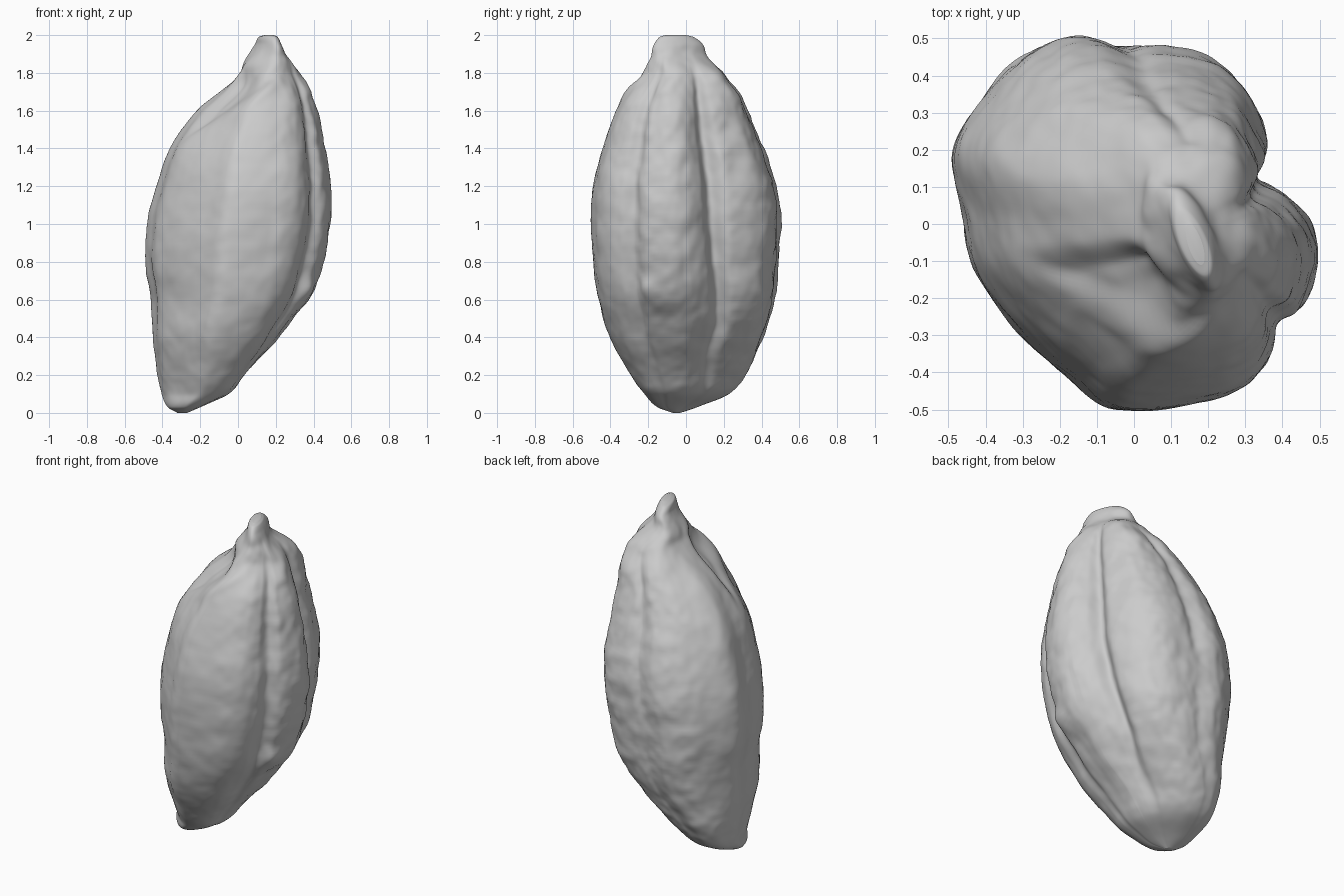
import bpy
import math
from mathutils import Vector, noise

cube = bpy.data.objects.get("Cube")
if cube:
    bpy.data.objects.remove(cube, do_unlink=True)

# Envelope of the pod by height: z, min x, max x, min y, max y
ENVELOPE = [
    (0, -.32, -.27, -.07, -.03), (.03, -.37, -.2, -.15, .06),
    (.1, -.4, -.05, -.22, .23), (.2, -.42, .04, -.29, .32),
    (.4, -.45, .23, -.4, .41), (.6, -.46, .37, -.46, .47),
    (.8, -.49, .45, -.49, .49), (1, -.48, .49, -.5, .5),
    (1.2, -.43, .49, -.49, .48), (1.4, -.36, .46, -.44, .41),
    (1.6, -.22, .42, -.37, .33), (1.7, -.1, .38, -.31, .28),
    (1.8, 0, .32, -.23, .2), (1.88, .04, .26, -.19, .12),
    (1.95, .09, .23, -.17, .09), (1.99, .11, .21, -.14, .04),
    (2, .14, .19, -.11, 0)]

# Lobed cross-section at the widest height, counter-clockwise
SECTION = [
    (.49, -.1), (.47, 0), (.4, .08), (.32, .13), (.35, .23), (.28, .38),
    (.17, .46), (.03, .485), (-.05, .485), (-.17, .5), (-.3, .45), (-.4, .35),
    (-.49, .2), (-.46, .03), (-.43, -.12), (-.32, -.28), (-.18, -.41),
    (-.05, -.5), (.18, -.48), (.3, -.43), (.36, -.35), (.38, -.27), (.45, -.22)]

RINGS, STEPS = 150, 9


def smooth(low, high, value):
    t = min(1, max(0, (value - low) / (high - low)))
    return t * t * (3 - 2 * t)


def bump(value, centre, width):
    return math.exp(-((value - centre) / width) ** 2)


def envelope_at(z):
    """Smooth interpolation of the envelope table at one height."""
    rows = ENVELOPE
    last = len(rows) - 1
    i = max(k for k in range(last) if rows[k][0] <= z)
    a, b = rows[i], rows[i + 1]
    before, after = rows[max(i - 1, 0)], rows[min(i + 2, last)]
    span = b[0] - a[0]
    t = (z - a[0]) / span
    result = []
    for c in range(1, len(a)):
        m0 = (b[c] - before[c]) / (b[0] - before[0]) * span
        m1 = (after[c] - a[c]) / (after[0] - a[0]) * span
        s = t * t * (3 - 2 * t)
        result.append(a[c] * (1 - s) + b[c] * s
                      + m0 * t * (1 - t) ** 2 - m1 * t * t * (1 - t))
    return result


def section_loop():
    """Closed spline through the section, scaled to a unit box."""
    pts = [Vector((x / .49, y / .5)) for x, y in SECTION]
    n = len(pts)
    loop = []
    for i in range(n):
        p, a, b, q = (pts[(i + k) % n] for k in (-1, 0, 1, 2))
        for j in range(STEPS):
            t = j / STEPS
            s = t * t * (3 - 2 * t)
            loop.append(a * (1 - s) + b * s + (b - p) / 2 * t * (1 - t) ** 2
                        - (q - a) / 2 * t * t * (1 - t))
    return loop


def surface_point(unit, z):
    x0, x1, y0, y1 = envelope_at(z)
    round_off = max(smooth(1.65, 1.95, z), .6 * (1 - smooth(.1, .6, z)))
    u = unit.lerp(unit.normalized(), round_off)
    angle = math.degrees(math.atan2(u.y, u.x)) % 360
    # Stalk and base are flattened along a diagonal
    slant = .8 * smooth(1.78, 1.94, z) + .3 * (1 - smooth(.05, .5, z))
    u.x = (u.x - slant * u.y) / math.hypot(1, slant)
    p = Vector(((x0 + x1) / 2 + u.x * (x1 - x0) / 2,
                (y0 + y1) / 2 + u.y * (y1 - y0) / 2, z))
    inward = -Vector((u.x, u.y, 0))
    # Main groove drifts sideways toward the base
    p.y += .05 * bump(angle, 17, 20) * (1 - smooth(.5, 1.1, z)) * smooth(.25, .5, z)
    # Sunken shoulder under the stalk, with a raised lip and folds
    fade = 1 - smooth(1.7, 1.86, z)
    p += inward * .05 * bump(angle, 220, 28) * smooth(1.3, 1.6, z) * fade
    lip = z - 1.62 - .65 * p.x
    front_left = smooth(185, 205, angle) * (1 - smooth(265, 300, angle))
    p += inward * front_left * fade * (.025 * smooth(0, .04, lip) - .008 * bump(lip, -.02, .03))
    p += inward * .025 * bump(angle, 200, 11) * smooth(1.5, 1.62, z) * fade
    # Gathered folds running up to the stalk
    p += inward * .008 * math.sin(math.radians(angle * 5)) * bump(z, 1.76, .1)
    # Short seam at the back
    seam = smooth(.8, 1.1, z) * (1 - smooth(1.6, 1.8, z))
    p += inward * .014 * seam * bump(angle, 93, 6)
    # Ribs end in knobs above a hollow flank
    p += inward * .03 * bump(angle, 12, 15) * bump(z, .42, .2)
    p += inward * .02 * bump(angle, 345, 15) * (1 - smooth(.5, .6, z)) * smooth(.1, .3, z)
    p -= inward * .02 * bump(z, .63, .07) * (bump(angle, 335, 14) + bump(angle, 45, 14))
    # Leathery skin
    ends = smooth(0, .1, z) * (1 - smooth(1.9, 2, z))
    rough = .5 + .5 * smooth(-.2, .3, p.x + p.y)
    p += inward * ends * rough * (.01 * noise.noise(p * 9) + .005 * noise.noise(p * 20))
    return p


# Pod body, lofted from ring to ring
loop = section_loop()
count = len(loop)
verts, faces = [], []
for r in range(RINGS + 1):
    z = 1 - math.cos(math.pi * r / RINGS)
    z = min(2, max(0, z))
    verts += [surface_point(u, z) for u in loop]
for r in range(RINGS):
    for i in range(count):
        j = (i + 1) % count
        low, high = r * count, (r + 1) * count
        faces.append((low + i, low + j, high + j, high + i))
faces.append(tuple(reversed(range(count))))
faces.append(tuple(RINGS * count + i for i in range(count)))

mesh = bpy.data.meshes.new("pod_body")
mesh.from_pydata(verts, [], faces)
mesh.update()
pod = bpy.data.objects.new("pod_body", mesh)
bpy.context.collection.objects.link(pod)

# Plain grey skin
grey = bpy.data.materials.new("pale_grey")
grey.use_nodes = True
colour = (.6, .6, .6, 1)
grey.diffuse_color = colour
grey.node_tree.nodes["Principled BSDF"].inputs["Base Color"].default_value = colour
mesh.materials.append(grey)

bpy.context.view_layer.objects.active = pod
pod.select_set(True)
bpy.ops.object.shade_smooth_by_angle(angle=math.radians(50))
